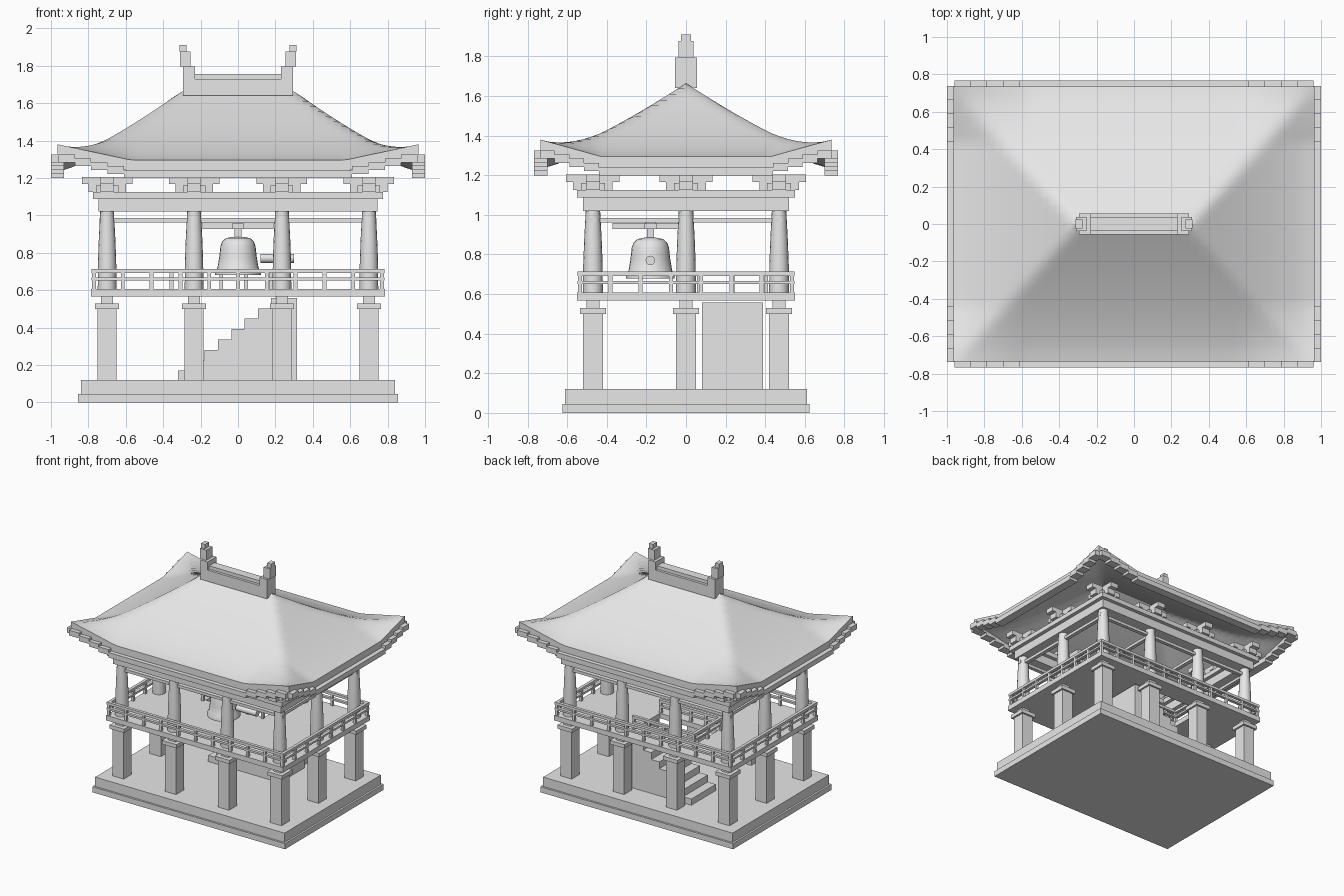
import bpy, bmesh, math

cube = bpy.data.objects.get("Cube")
if cube:
    bpy.data.objects.remove(cube, do_unlink=True)

grey = bpy.data.materials.new("pale_grey")
grey.use_nodes = True
grey.diffuse_color = (0.8, 0.8, 0.8, 1)
grey.node_tree.nodes["Principled BSDF"].inputs["Base Color"].default_value = (0.8, 0.8, 0.8, 1)


def finish(name, bm, smooth=False):
    bmesh.ops.recalc_face_normals(bm, faces=bm.faces)
    mesh = bpy.data.meshes.new(name)
    bm.to_mesh(mesh)
    bm.free()
    mesh.materials.append(grey)
    ob = bpy.data.objects.new(name, mesh)
    bpy.context.scene.collection.objects.link(ob)
    if smooth:
        bpy.ops.object.select_all(action='DESELECT')
        ob.select_set(True)
        bpy.context.view_layer.objects.active = ob
        bpy.ops.object.shade_smooth_by_angle(angle=math.radians(35))
    return ob


def box(bm, x0, x1, y0, y1, z0, z1):
    verts = bmesh.ops.create_cube(bm, size=1)["verts"]
    for v in verts:
        v.co.x = x1 if v.co.x > 0 else x0
        v.co.y = y1 if v.co.y > 0 else y0
        v.co.z = z1 if v.co.z > 0 else z0


def block(bm, x, y, hx, hy, z0, z1):
    box(bm, x - hx, x + hx, y - hy, y + hy, z0, z1)


def frame(bm, hx, hy, w, z0, z1):
    """Rectangular ring of four beams."""
    for s in (-1, 1):
        block(bm, 0, s * (hy - w / 2), hx, w / 2, z0, z1)
        block(bm, s * (hx - w / 2), 0, w / 2, hy - w, z0, z1)


def lathe(name, profile, x, y, sides=24):
    bm = bmesh.new()
    rings = [[bm.verts.new((x + r * math.cos(a), y + r * math.sin(a), z))
              for a in (math.tau * i / sides for i in range(sides))] for r, z in profile]
    for a, b in zip(rings, rings[1:]):
        for i in range(sides):
            j = (i + 1) % sides
            bm.faces.new((a[i], a[j], b[j], b[i]))
    bm.faces.new(rings[0])
    bm.faces.new(rings[-1])
    return finish(name, bm, True)


COL_X = (-0.7, -0.235, 0.235, 0.7)
COL_Y = (-0.47, 0, 0.47)
spots = [(x, y) for x in COL_X for y in COL_Y if abs(x) > 0.5 or y]

# Stepped plinth
bm = bmesh.new()
block(bm, 0, 0, 0.855, 0.625, 0, 0.045)
block(bm, 0, 0, 0.84, 0.61, 0.045, 0.12)
finish("plinth", bm)

# Square lower pillars with caps, round upper columns
bm = bmesh.new()
for x, y in spots:
    block(bm, x, y, 0.05, 0.05, 0.12, 0.5)
    block(bm, x, y, 0.065, 0.065, 0.5, 0.53)
    block(bm, x, y, 0.033, 0.033, 0.53, 0.57)
    lathe("upper_column", [(0.05, 0.6), (0.049, 0.75), (0.044, 0.88), (0.036, 1.03)], x, y, 16)
finish("lower_pillars", bm)

# Floor with a stair opening
SX0, SX1, SY0, SY1 = -0.34, 0.175, 0.08, 0.39
bm = bmesh.new()
for b in ((-0.785, SX0, -0.55, 0.55), (SX1, 0.785, -0.55, 0.55),
          (SX0, SX1, -0.55, SY0), (SX0, SX1, SY1, 0.55)):
    box(bm, *b, 0.567, 0.607)
finish("floor", bm)

# Solid stair
bm = bmesh.new()
for i in range(8):
    x = -0.32 + 0.071 * i
    box(bm, x, 0.315 if i == 7 else x + 0.071, SY0, SY1, 0.12, 0.17 + 0.0555 * i)
finish("stair", bm)


# Railings
def rail_run(bm, a, b, bays):
    (x0, y0), (x1, y1) = a, b
    t = 0.012
    for z0, z1 in ((0.692, 0.713), (0.652, 0.667)):
        box(bm, min(x0, x1) - t, max(x0, x1) + t, min(y0, y1) - t, max(y0, y1) + t, z0, z1)
    for i in range(bays + 1):
        f = i / bays
        block(bm, x0 + (x1 - x0) * f, y0 + (y1 - y0) * f, 0.01, 0.01, 0.6, 0.7)


bm = bmesh.new()
for s in (-1, 1):
    rail_run(bm, (-0.77, s * 0.535), (0.77, s * 0.535), 10)
    rail_run(bm, (s * 0.77, -0.535), (s * 0.77, 0.535), 7)
finish("balcony_railing", bm)
bm = bmesh.new()
for y in (SY0 - 0.015, SY1 + 0.015):
    rail_run(bm, (SX0 - 0.015, y), (SX1, y), 4)
rail_run(bm, (SX0 - 0.015, SY0 - 0.015), (SX0 - 0.015, SY1 + 0.015), 2)
finish("stair_railing", bm)

# Tie beams and lintels
bm = bmesh.new()
for y in (-0.47, 0.47):
    block(bm, 0, y, 0.74, 0.015, 0.962, 0.985)
for x in COL_X:
    block(bm, x, 0, 0.015, 0.5, 0.962, 0.985)
frame(bm, 0.745, 0.52, 0.09, 1.02, 1.088)
frame(bm, 0.775, 0.55, 0.15, 1.088, 1.125)
finish("beams", bm)

# Bell with its hanger and striking log
BY = -0.18
bm = bmesh.new()
block(bm, 0, BY, 0.24, 0.025, 0.955, 0.985)
block(bm, 0, BY, 0.19, 0.03, 0.928, 0.96)
block(bm, 0, BY, 0.03, 0.19, 0.928, 0.96)
block(bm, 0, BY, 0.018, 0.018, 0.87, 0.93)
finish("bell_hanger", bm)
lathe("bell", [(0.1, 0.68), (0.122, 0.68), (0.122, 0.7), (0.11, 0.72), (0.1, 0.78),
               (0.094, 0.835), (0.085, 0.86), (0.065, 0.878), (0.03, 0.885)], 0, BY)
log = lathe("striking_log", [(0.024, 0.12), (0.024, 0.3)], 0, 0, 16)
log.rotation_euler = (0, math.pi / 2, 0)
log.location = (0, BY, 0.77)

# Cross-shaped bracket sets
bm = bmesh.new()
for x, y in spots:
    for reach, z0, z1 in ((0.1, 1.125, 1.167), (0.135, 1.167, 1.205)):
        block(bm, x, y, reach, 0.035, z0, z1)
        block(bm, x, y, 0.035, reach, z0, z1)
    block(bm, x, y, 0.06, 0.06, 1.125, 1.16)
finish("brackets", bm)

# Roof shell: concave hips with lifted corners
RX, RY, RIDGE = 0.965, 0.735, 0.3


def ramp(v, start, end):
    return min(1, max(0, (abs(v) - start) / (end - start)))


def lift(x, y):
    return 0.085 * ramp(x, 0.57, RX) * ramp(y, 0.43, RY)


bm = bmesh.new()
bmesh.ops.create_grid(bm, x_segments=46, y_segments=34, size=1)
for v in bm.verts:
    v.co.x *= RX
    v.co.y *= RY
    t = min(1, max(abs(v.co.y) / RY, (abs(v.co.x) - RIDGE) / (RX - RIDGE)))
    v.co.z = 1.295 + 0.37 * (1 - t) ** 1.3 + lift(v.co.x, v.co.y)
under = bmesh.ops.extrude_face_region(bm, geom=bm.faces[:], use_keep_orig=True)
for v in under["geom"]:
    if isinstance(v, bmesh.types.BMVert):
        v.co.z -= 0.06
finish("roof", bm, True)

# Stepped eave blocks rising to the corners
bm = bmesh.new()


def eave_cuts(start, end, n=4):
    return [start + (end - start) * i / n for i in range(n + 1)]


for s in (-1, 1):
    y0, y1 = sorted((s * 0.70, s * 0.768))
    x0, x1 = sorted((s * 0.93, s * 1.0))
    box(bm, -0.61, 0.61, y0, y1, 1.2, 1.24)
    box(bm, x0, x1, -0.44, 0.44, 1.2, 1.24)
    for m in (-1, 1):
        for cuts, along_x in ((eave_cuts(0.61, 0.96), True), (eave_cuts(0.44, 0.738), False)):
            for i, (a, b) in enumerate(zip(cuts, cuts[1:])):
                a, b = sorted((m * a, m * b))
                z = 1.2 + 0.021 * (i + 1)
                if along_x:
                    box(bm, a, b, y0, y1, z, z + 0.042)
                else:
                    box(bm, x0, x1, a, b, z, z + 0.042)
finish("eave_blocks", bm)

# Ridge with stepped end ornaments
bm = bmesh.new()
block(bm, 0, 0, 0.295, 0.055, 1.64, 1.73)
block(bm, 0, 0, 0.235, 0.035, 1.73, 1.757)
for s in (-1, 1):
    block(bm, s * 0.263, 0, 0.032, 0.055, 1.73, 1.795)
    block(bm, s * 0.282, 0, 0.028, 0.038, 1.795, 1.877)
    block(bm, s * 0.294, 0, 0.018, 0.025, 1.877, 1.912)
finish("ridge", bm)
